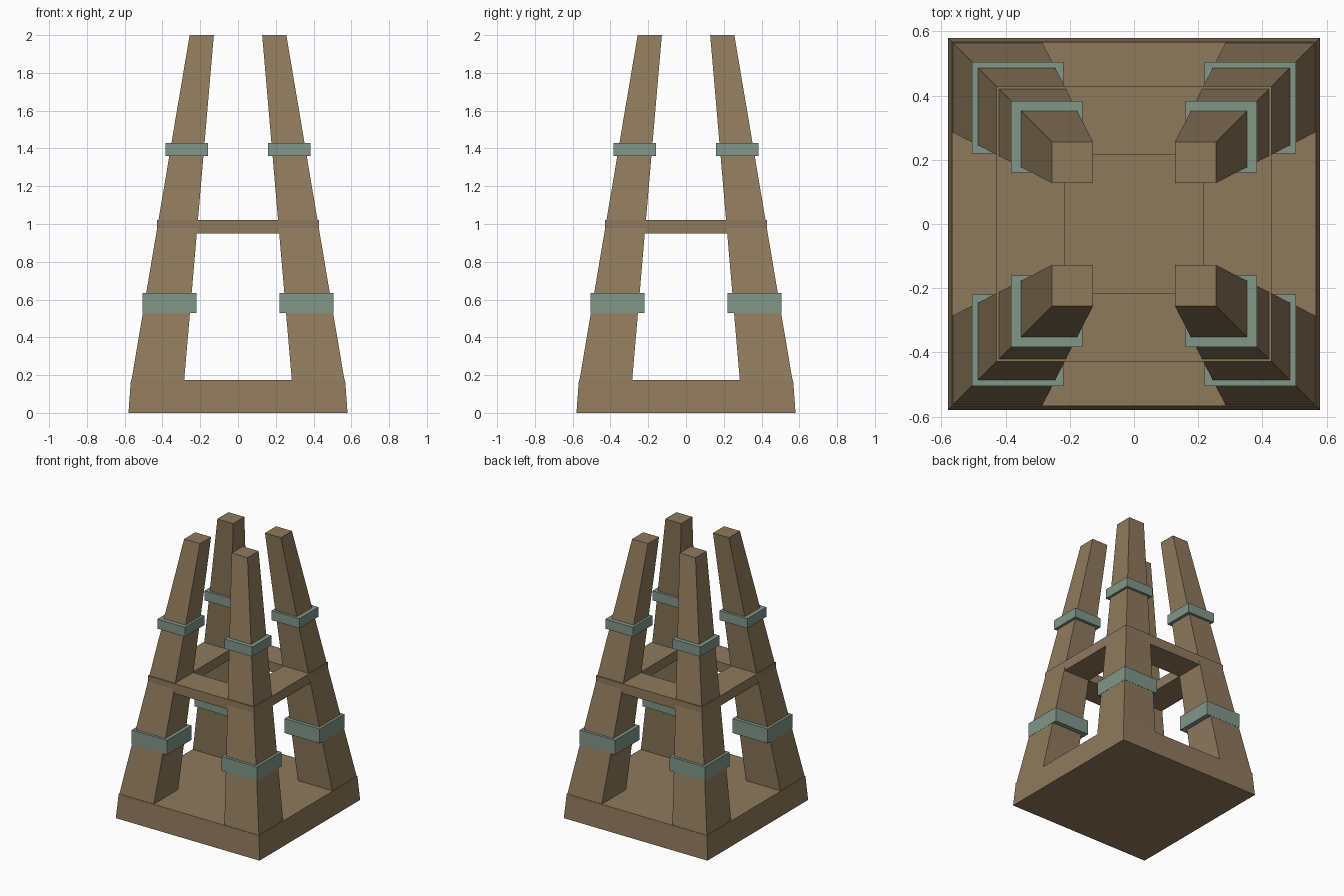
import bpy, bmesh

cube = bpy.data.objects.get("Cube")
if cube:
    bpy.data.objects.remove(cube)


def make_material(name, rgb):
    mat = bpy.data.materials.new(name)
    mat.use_nodes = True
    mat.diffuse_color = (*rgb, 1)
    mat.node_tree.nodes["Principled BSDF"].inputs["Base Color"].default_value = (*rgb, 1)
    return mat


wood = make_material("brown wood", (0.275, 0.195, 0.108))
copper = make_material("grey green metal", (0.22, 0.31, 0.25))


def add_object(name, bm, mat):
    bmesh.ops.recalc_face_normals(bm, faces=bm.faces)
    mesh = bpy.data.meshes.new(name)
    bm.to_mesh(mesh)
    bm.free()
    mesh.materials.append(mat)
    obj = bpy.data.objects.new(name, mesh)
    bpy.context.collection.objects.link(obj)
    return obj


def square(bm, low, high, z):
    return [bm.verts.new((x, y, z)) for x, y in
            ((low, low), (high, low), (high, high), (low, high))]


def tapered_block(name, bottom, top, mat, sx=1, sy=1):
    """Square block along the diagonal; each end is (low, high, z)."""
    bm = bmesh.new()
    a, b = square(bm, *bottom), square(bm, *top)
    bm.faces.new(a)
    bm.faces.new(b)
    for i in range(4):
        j = (i + 1) % 4
        bm.faces.new((a[i], a[j], b[j], b[i]))
    for v in bm.verts:
        v.co.x *= sx
        v.co.y *= sy
    return add_object(name, bm, mat)


# Solid plinth
tapered_block("base", (-0.58, 0.58, 0), (-0.567, 0.567, 0.175), wood)

# Four leaning legs, each with two metal bands
for side, sx in (("left", 1), ("right", -1)):
    for end, sy in (("front", -1), ("back", 1)):
        tag = f"{end}_{side}"
        tapered_block(f"{tag}_leg", (0.286, 0.566, 0.16), (0.128, 0.256, 2), wood, sx, sy)
        tapered_block(f"{tag}_lower_band", (0.22, 0.505, 0.53), (0.22, 0.505, 0.635), copper, sx, sy)
        tapered_block(f"{tag}_upper_band", (0.16, 0.383, 1.36), (0.16, 0.383, 1.43), copper, sx, sy)

# Open square frame tying the legs together
bm = bmesh.new()
loops = [square(bm, -r, r, z) for r, z in
         ((0.428, 0.95), (0.428, 1.022), (0.217, 1.022), (0.217, 0.95))]
for k in range(4):
    a, b = loops[k], loops[(k + 1) % 4]
    for i in range(4):
        j = (i + 1) % 4
        bm.faces.new((a[i], a[j], b[j], b[i]))
add_object("middle_frame", bm, wood)
